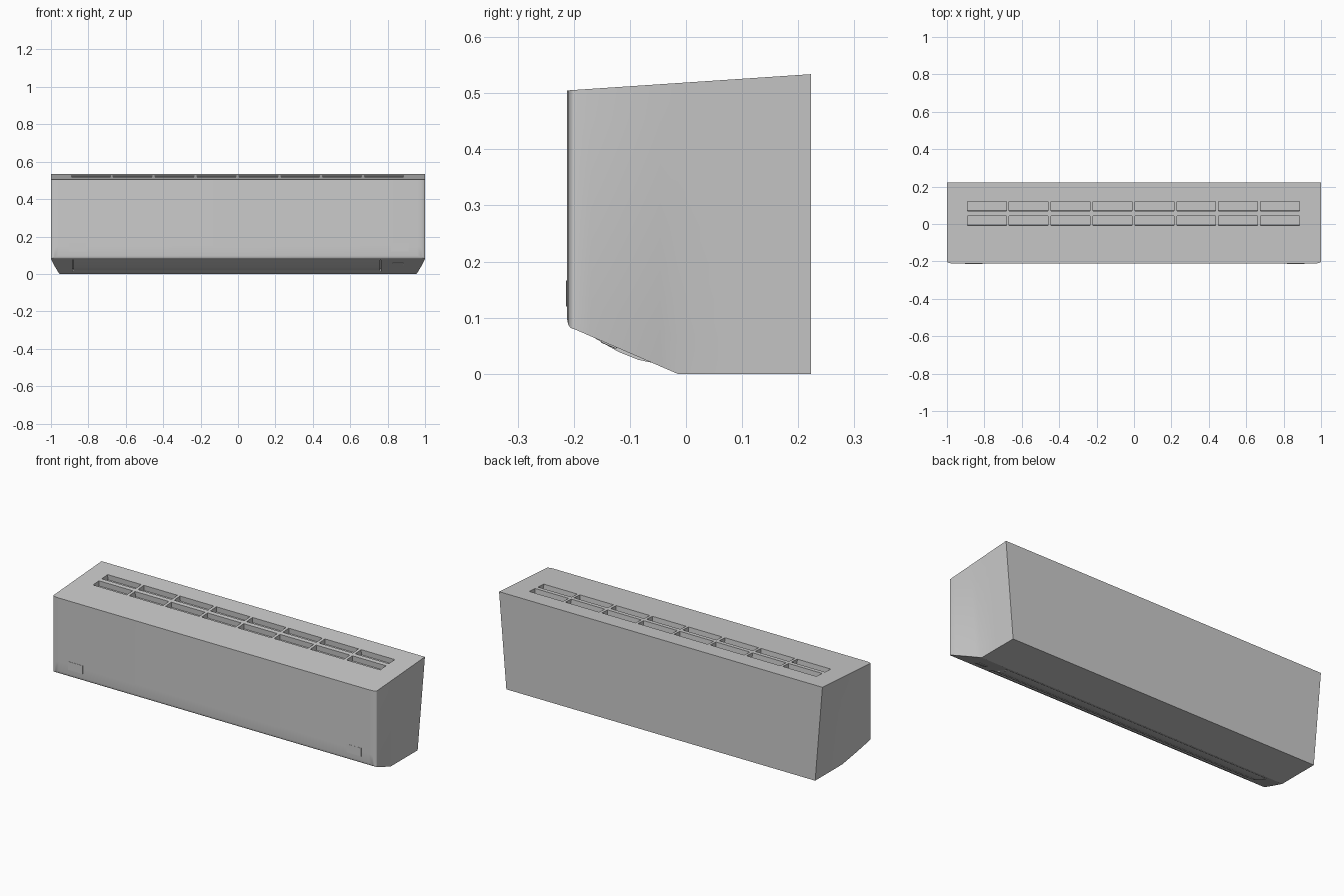
import bpy, bmesh, math
from mathutils import Matrix, Vector

if "Cube" in bpy.data.objects:
    bpy.data.objects.remove(bpy.data.objects["Cube"], do_unlink=True)

grey = bpy.data.materials.new("light grey plastic")
grey.use_nodes = True
grey.diffuse_color = (0.6, 0.6, 0.6, 1)
grey.node_tree.nodes["Principled BSDF"].inputs["Base Color"].default_value = (0.6, 0.6, 0.6, 1)

TILT = -math.atan2(0.08, 0.185)       # slope of the air outlet
TOP_TILT = math.atan2(0.029, 0.435)   # slope of the top


def top_z(y):
    return 0.505 + (y + 0.212) * 0.0667


def finish(bm, name):
    bmesh.ops.recalc_face_normals(bm, faces=bm.faces)
    mesh = bpy.data.meshes.new(name)
    bm.to_mesh(mesh)
    bm.free()
    mesh.materials.append(grey)
    obj = bpy.data.objects.new(name, mesh)
    bpy.context.collection.objects.link(obj)
    return obj


def add_box(bm, centre, size, tilt=0):
    m = Matrix.Translation(centre) @ Matrix.Rotation(tilt, 4, 'X') @ Matrix.Diagonal((*size, 1))
    return bmesh.ops.create_cube(bm, size=1, matrix=m)["verts"]


def smooth(obj, angle):
    bpy.ops.object.select_all(action='DESELECT')
    obj.select_set(True)
    bpy.context.view_layer.objects.active = obj
    bpy.ops.object.shade_smooth_by_angle(angle=math.radians(angle))


# Casing: upright columns from back to front as (y, bottom z, half width, taper)
columns = [(0.223, 0, 1, 1), (0.1, 0, 1, 1), (-0.015, 0, 1, 1)]
for i in range(1, 6):
    t = i / 6
    columns.append((-0.015 - 0.185 * t, 0.08 * t, 1, 1 - t))
for i in range(10):
    phi = math.radians(10 * i)
    a = math.atan2(0.012 * math.sin(phi), 0.04 * math.cos(phi))
    columns.append((-0.2 - 0.012 * math.sin(a), 0.08 + 0.018 * (1 - math.cos(a)),
                    0.96 + 0.04 * math.cos(a), 0))

ROWS = 8
bm = bmesh.new()
sides = {}
for s in (-1, 1):
    grid = []
    for y, low, half, taper in columns:
        high = top_z(y)
        col = []
        for r in range(ROWS + 1):
            z = low + (high - low) * r / ROWS
            col.append(bm.verts.new((s * (half - 0.045 * taper * (1 - z / high)), y, z)))
        grid.append(col)
    for a, b in zip(grid, grid[1:]):
        for r in range(ROWS):
            bm.faces.new((a[r], b[r], b[r + 1], a[r + 1]))
    sides[s] = grid
left, right = sides[1], sides[-1]
for c in range(len(columns) - 1):     # top and underside strips
    for r in (0, ROWS):
        bm.faces.new((left[c][r], left[c + 1][r], right[c + 1][r], right[c][r]))
for c in (0, -1):                     # back and front strips
    for r in range(ROWS):
        bm.faces.new((left[c][r], left[c][r + 1], right[c][r + 1], right[c][r]))
casing = finish(bm, "casing")

# Intake slots in the top and the recess for the outlet flap
bm = bmesh.new()
for i in range(8):
    for y in (0.018, 0.095):
        add_box(bm, (-0.787 + 0.224 * i, y, top_z(y)), (0.208, 0.052, 0.06), TOP_TILT)
add_box(bm, (-0.06, -0.117, 0.0445), (1.65, 0.155, 0.03), TILT)
cutter = finish(bm, "slot_cutter")
cutter.hide_render = True

cut = casing.modifiers.new("slots", 'BOOLEAN')
cut.operation = 'DIFFERENCE'
cut.solver = 'EXACT'
cut.object = cutter
bpy.context.view_layer.objects.active = casing
casing.select_set(True)
bpy.ops.object.modifier_apply(modifier=cut.name)
bpy.data.objects.remove(cutter, do_unlink=True)
smooth(casing, 20)

# Curved outlet flap
section = [(-0.185, 0.078), (-0.155, 0.059), (-0.12, 0.039), (-0.085, 0.025), (-0.05, 0.0175)]
section += [(y + 0.002, z + 0.007) for y, z in reversed(section)]
bm = bmesh.new()
face = bm.faces.new([bm.verts.new((-0.88, y, z)) for y, z in section])
new = bmesh.ops.extrude_face_region(bm, geom=[face])["geom"]
bmesh.ops.translate(bm, vec=Vector((1.64, 0, 0)),
                    verts=[v for v in new if isinstance(v, bmesh.types.BMVert)])
smooth(finish(bm, "outlet_flap"), 25)

# Small rounded indicator beside the flap
bm = bmesh.new()
add_box(bm, (0.855, -0.137, 0.0527), (0.06, 0.03, 0.006), TILT)
indicator = finish(bm, "indicator")
bevel = indicator.modifiers.new("rounding", 'BEVEL')
bevel.width = 0.002
bevel.segments = 2

# Thin plates on the front
for name, x, depth in (("badge_plate", -0.857, 0.003), ("sensor_plate", 0.865, 0.002)):
    bm = bmesh.new()
    add_box(bm, (x, -0.212, 0.143), (0.092, depth, 0.046))
    finish(bm, name)
